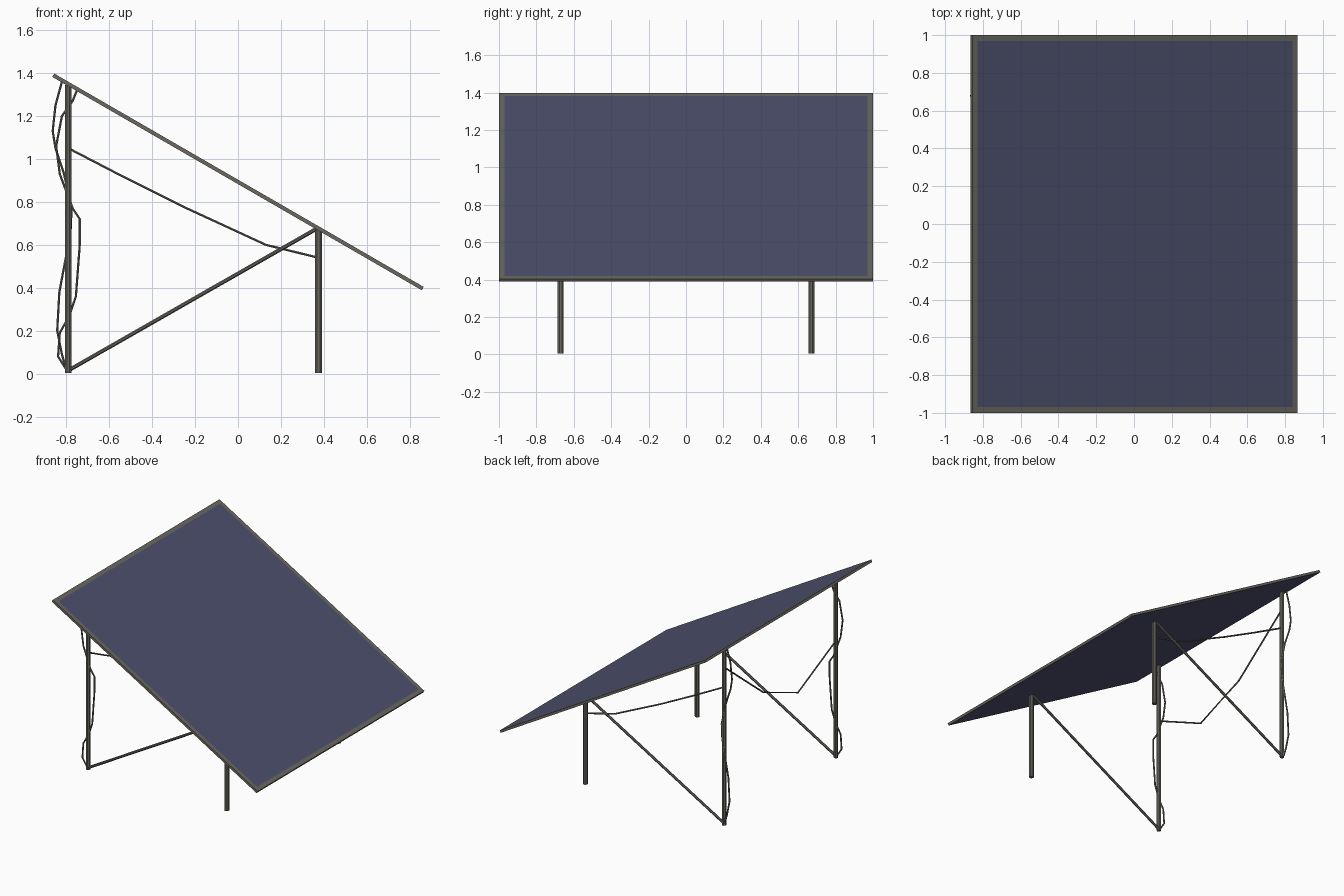
import bpy, bmesh, math
from mathutils import Vector

if "Cube" in bpy.data.objects:
    bpy.data.objects.remove(bpy.data.objects["Cube"])

TILT = math.radians(30)
LEG_Y = 0.67
BACK_X, FRONT_X = -0.79, 0.375


def material(name, rgb):
    m = bpy.data.materials.new(name)
    m.diffuse_color = (*rgb, 1)
    m.use_nodes = True
    m.node_tree.nodes["Principled BSDF"].inputs["Base Color"].default_value = m.diffuse_color
    return m


steel = material("grey_steel", (0.145, 0.138, 0.118))
cells = material("blue_cells", (0.074, 0.080, 0.152))


def add_mesh(name, bm, mats):
    me = bpy.data.meshes.new(name)
    bm.to_mesh(me)
    bm.free()
    for m in mats:
        me.materials.append(m)
    ob = bpy.data.objects.new(name, me)
    bpy.context.collection.objects.link(ob)
    return ob


def tube(name, points, radius, sides=8):
    """Straight-segment tube swept through the points, capped at both ends."""
    pts = [Vector(p) for p in points]
    bm = bmesh.new()
    rings = []
    for i, p in enumerate(pts):
        t = (pts[min(i + 1, len(pts) - 1)] - pts[max(i - 1, 0)]).normalized()
        ref = Vector((0, 1, 0)) if abs(t.y) < 0.9 else Vector((1, 0, 0))
        u = t.cross(ref).normalized()
        v = t.cross(u)
        ring = []
        for k in range(sides):
            a = 2 * math.pi * (k + 0.5) / sides
            ring.append(bm.verts.new(p + radius * (math.cos(a) * u + math.sin(a) * v)))
        rings.append(ring)
    for a, b in zip(rings, rings[1:]):
        for k in range(sides):
            j = (k + 1) % sides
            bm.faces.new((a[k], a[j], b[j], b[k]))
    bm.faces.new(rings[0])
    bm.faces.new(rings[-1])
    bmesh.ops.recalc_face_normals(bm, faces=bm.faces)
    return add_mesh(name, bm, [steel])


# Tilted panel: steel slab with inset blue faces on top and underneath
bm = bmesh.new()
bmesh.ops.create_cube(bm, size=1)
bmesh.ops.scale(bm, vec=(1.987, 2.0, 0.018), verts=bm.verts)
bm.faces.ensure_lookup_table()
top = [f for f in bm.faces if f.normal.z > 0.9]
bottom = [f for f in bm.faces if f.normal.z < -0.9]
for face, border in ((top, 0.043), (bottom, 0.006)):
    bmesh.ops.inset_region(bm, faces=face, thickness=border)
    face[0].material_index = 1
panel = add_mesh("solar_panel", bm, [steel, cells])
panel.rotation_euler = (0, TILT, 0)
panel.location = (0, 0, 0.893)

# Legs and diagonal braces on both sides
for side, y in (("near", -LEG_Y), ("far", LEG_Y)):
    tube(f"back_leg_{side}", [(BACK_X, y, 0.004), (BACK_X, y, 1.345)], 0.016)
    tube(f"front_leg_{side}", [(FRONT_X, y, 0.004), (FRONT_X, y, 0.675)], 0.0175)
    tube(f"brace_{side}", [(BACK_X, y, 0.015), (FRONT_X, y, 0.68)], 0.010)

# Loose cables winding down the back legs (x, z)
near_path = [(-0.75, 1.32), (-0.77, 1.27), (-0.82, 1.20), (-0.847, 1.06), (-0.83, 0.93),
             (-0.77, 0.77), (-0.737, 0.72), (-0.737, 0.60), (-0.755, 0.36),
             (-0.785, 0.27), (-0.83, 0.19), (-0.838, 0.08), (-0.80, 0.02)]
far_path = [(-0.82, 1.36), (-0.85, 1.25), (-0.863, 1.13), (-0.85, 1.05), (-0.81, 0.93),
            (-0.775, 0.77), (-0.78, 0.66), (-0.80, 0.55), (-0.832, 0.38),
            (-0.842, 0.20), (-0.82, 0.09), (-0.80, 0.02)]
tube("leg_cable_near", [(x, -LEG_Y, z) for x, z in near_path], 0.006, 6)
tube("leg_cable_far", [(x, LEG_Y + 0.01, z) for x, z in far_path], 0.006, 6)

# Cable from the far back leg to the far front leg
tube("side_cable", [(x, LEG_Y, z) for x, z in
     [(-0.79, 1.05), (-0.53, 0.915), (-0.26, 0.78), (0.13, 0.60), (0.375, 0.54)]], 0.006, 6)

# Drooping cable between the two back legs
tube("droop_cable", [(BACK_X, y, z) for y, z in
     [(-0.67, 0.89), (-0.215, 0.67), (0.20, 0.83), (0.67, 1.20)]], 0.006, 6)
